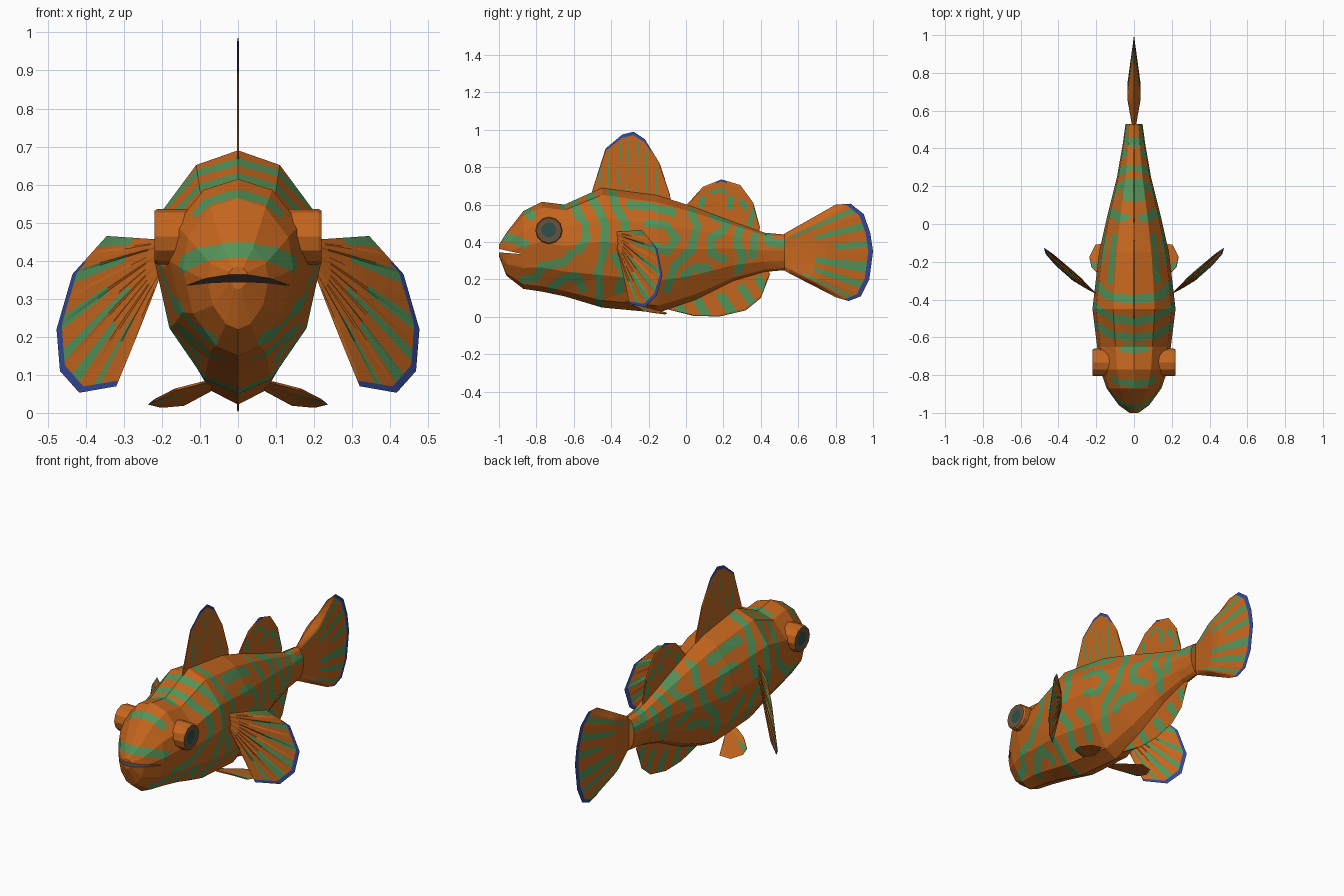
import bpy, bmesh
from mathutils import Vector

cube = bpy.data.objects.get("Cube")
if cube:
    bpy.data.objects.remove(cube)


def material(name, r, g, b):
    m = bpy.data.materials.new(name)
    m.use_nodes = True
    m.diffuse_color = (r, g, b, 1)
    m.node_tree.nodes["Principled BSDF"].inputs["Base Color"].default_value = (r, g, b, 1)
    return m


MATS = [material("orange", .56, .133, .013), material("green", .09, .295, .1),
        material("blue", .033, .065, .31), material("eye_ring_brown", .14, .085, .045),
        material("pupil_teal", .025, .08, .07), material("mouth_grey", .09, .075, .07)]
ORANGE, GREEN, BLUE, RING, PUPIL, MOUTH = range(len(MATS))


def make_object(name, bm):
    bmesh.ops.recalc_face_normals(bm, faces=bm.faces)
    me = bpy.data.meshes.new(name)
    bm.to_mesh(me)
    bm.free()
    for m in MATS:
        me.materials.append(m)
    ob = bpy.data.objects.new(name, me)
    bpy.context.collection.objects.link(ob)
    return ob


def loft(bm, rings):
    """Join closed rings of points with quads and cap both ends."""
    loops = [[bm.verts.new(p) for p in r] for r in rings]
    n = len(loops[0])
    strips = [[bm.faces.new((a[i], a[(i + 1) % n], b[(i + 1) % n], b[i])) for i in range(n)]
              for a, b in zip(loops, loops[1:])]
    bm.faces.new(loops[0])
    bm.faces.new(loops[-1])
    return strips


# Body: twelve-sided section swept along the length (y, half width, bottom, top)
SECTION = [(0, 1), (.5, .94), (.91, .75), (1, .55), (.82, .27), (.4, .06), (0, 0)]
SECTION += [(-x, z) for x, z in SECTION[-2:0:-1]]
STATIONS = [(-1, .025, .325, .385), (-.96, .08, .22, .45), (-.87, .145, .15, .565),
            (-.77, .18, .135, .615), (-.65, .195, .11, .6), (-.45, .22, .05, .69),
            (-.15, .185, .022, .65), (.05, .14, .09, .585), (.25, .09, .19, .51),
            (.42, .06, .24, .45), (.53, .045, .25, .44)]
bm = bmesh.new()
loft(bm, [[(x * w, y, lo + z * (hi - lo)) for x, z in SECTION] for y, w, lo, hi in STATIONS])
body = make_object("body", bm)

# Mouth: a wedge cut out of the snout
bm = bmesh.new()
loft(bm, [[(x, -1.1, .385), (x, -1.1, .352), (x, -.87, .335)] for x in (-.3, .3)])
for f in bm.faces:
    f.material_index = MOUTH
cutter = make_object("mouth_cutter", bm)
cutter.hide_render = True
cut = body.modifiers.new("mouth", 'BOOLEAN')
cut.operation, cut.object, cut.solver = 'DIFFERENCE', cutter, 'EXACT'
bpy.context.view_layer.objects.active = body
bpy.ops.object.modifier_apply(modifier=cut.name)
bpy.data.objects.remove(cutter)

# Painted marks on the flanks: strokes in side projection (y, z)
STROKES = [
    [(-.98, .43), (-.91, .41), (-.86, .39)],
    [(-.86, .6), (-.83, .54)],
    [(-.66, .64), (-.66, .6)],
    [(-.61, .64), (-.58, .56), (-.54, .5), (-.53, .42), (-.57, .36)],
    [(-.53, .68), (-.47, .58), (-.43, .48), (-.44, .35), (-.47, .24), (-.46, .04)],
    [(-.87, .2), (-.8, .21), (-.77, .27), (-.66, .29), (-.61, .34)],
    [(-.72, .16), (-.66, .2), (-.59, .22), (-.55, .15)],
    [(-.41, .72), (-.37, .58), (-.32, .5), (-.34, .4)],
    [(-.3, .6), (-.2, .59), (-.07, .56)],
    [(-.2, .5), (-.11, .49), (-.05, .42), (-.1, .35), (-.18, .38)],
    [(-.38, .32), (-.33, .24), (-.36, .14)],
    [(-.25, .3), (-.2, .22), (-.23, .14)],
    [(.03, .56), (.06, .48), (.03, .36), (-.06, .27), (-.1, .15)],
    [(-.01, .22), (.04, .26), (.12, .26)],
    [(.14, .55), (.22, .5), (.19, .45), (.13, .42), (.14, .34), (.2, .31)],
    [(.29, .47), (.27, .4), (.31, .32), (.28, .25)],
    [(.37, .43), (.36, .33)],
    [(.43, .48), (.44, .4), (.51, .39)],
]
SEGMENTS = [(Vector(a), Vector(b)) for s in STROKES for a, b in zip(s, s[1:])]


def on_stroke(p, width=.023):
    for a, b in SEGMENTS:
        if min(a.x, b.x) - width < p.x < max(a.x, b.x) + width:
            d = b - a
            t = max(0, min(1, (p - a).dot(d) / d.length_squared))
            if (p - a - d * t).length < width:
                return True
    return False


bm = bmesh.new()
bm.from_mesh(body.data)
bmesh.ops.triangulate(bm, faces=bm.faces)
for _ in range(8):
    long_edges = [e for e in bm.edges if e.calc_length() > .018]
    if not long_edges:
        break
    bmesh.ops.subdivide_edges(bm, edges=long_edges, cuts=1)
    bmesh.ops.triangulate(bm, faces=[f for f in bm.faces if len(f.verts) > 3])
for f in bm.faces:
    c = f.calc_center_median()
    if f.material_index == ORANGE and on_stroke(c.yz):
        f.material_index = GREEN
bm.to_mesh(body.data)
bm.free()

# Eyes: stubby drums with a ring and a pupil
for side, label in ((1, "left"), (-1, "right")):
    bm = bmesh.new()
    bmesh.ops.create_circle(bm, segments=12, radius=1)
    circle = [v.co.xy for v in bm.verts]
    bm.clear()
    profile = [(.09, .073), (.212, .073), (.22, .068), (.218, .064), (.218, .041), (.217, .039)]
    strips = loft(bm, [[(side * x, -.733 + r * c.x, .463 + r * c.y) for c in circle]
                       for x, r in profile])
    for strip in strips[2:]:
        for f in strip:
            f.material_index = RING
    bm.faces.ensure_lookup_table()
    bm.faces[-1].material_index = PUPIL
    make_object(label + "_eye", bm)


# Fins: a fan from a short root to an outer edge, painted with rays and a rim
ROWS = [0, .15, .3, .4, .5, .6, .7, .8, .9, .95, 1]
COLS = 10


def fin(name, root, edge, normal, rays, rim=None, thick=.003, lens=False, pleat=0):
    """rays: (position along edge, half width, from, to); rim: range along edge."""
    root, edge = [Vector(p) for p in root], [Vector(p) for p in edge]
    normal = Vector(normal).normalized()
    n = (len(edge) - 1) * COLS
    bm = bmesh.new()
    for side in (1, -1):
        grid = []
        for i in range(n + 1):
            k = min(i // COLS, len(edge) - 2)
            tip = edge[k].lerp(edge[k + 1], i / COLS - k)
            base = root[0].lerp(root[1], i / n)
            column = []
            for v in ROWS:
                h = thick if 0 < i < n and v < 1 else 0
                if lens:
                    h *= min(v / .5 + .2, (1 - v) / .5, 1) * min(1, 8 * i / n * (1 - i / n))
                fold = pleat * v * (1 - v) * (1 if (i // 5) % 2 else -1)
                column.append(bm.verts.new(base.lerp(tip, v) + normal * (side * h + fold)))
            grid.append(column)
        for i in range(n):
            u = (i + .5) / COLS
            for j in range(len(ROWS) - 1):
                v = (ROWS[j] + ROWS[j + 1]) / 2
                f = bm.faces.new((grid[i][j], grid[i + 1][j], grid[i + 1][j + 1], grid[i][j + 1]))
                if rim and v > .95 and rim[0] < u < rim[1]:
                    f.material_index = BLUE
                elif any(abs(u - r) < w and a < v < b for r, w, a, b in rays):
                    f.material_index = GREEN
    bmesh.ops.remove_doubles(bm, verts=bm.verts, dist=.0001)
    return make_object(name, bm)


def flat(points):
    return [(0, y, z) for y, z in points]


X = (1, 0, 0)
fin("front_dorsal_fin", flat([(-.51, .62), (-.08, .6)]),
    flat([(-.5, .68), (-.43, .9), (-.34, .975), (-.28, .99), (-.22, .95), (-.14, .82), (-.085, .65)]),
    X, [(r, .06, .15, .9) for r in (.65, 1.25, 1.95, 2.65, 3.45, 4.15, 4.85)], rim=(1, 4.4))
fin("rear_dorsal_fin", flat([(0, .56), (.39, .42)]),
    flat([(.005, .6), (.09, .695), (.19, .735), (.29, .705), (.36, .61), (.395, .48)]),
    X, [(1, .2, .3, .7), (1.9, .5, .7, .8), (2.7, .2, .4, .7),
        (3.5, .3, .6, .8), (4.2, .2, .3, .9)], rim=(1.7, 2.3))
fin("anal_fin", flat([(-.12, .06), (.42, .28)]),
    flat([(-.1, .04), (.04, .005), (.18, .002), (.32, .035), (.4, .1), (.45, .23)]),
    X, [(.6, .17, .3, 1), (1.5, .17, .2, 1), (2.5, .17, .3, 1), (3.5, .25, .3, 1), (4.4, .2, .4, 1)])
fin("tail_fin", flat([(.5, .43), (.5, .26)]),
    flat([(.8, .6), (.88, .605), (.95, .55), (.985, .45), (1, .35), (.98, .2), (.935, .11),
          (.87, .085), (.8, .105)]),
    X, [(1.5, .25, .2, 1), (2.6, .2, .4, 1), (3.6, .18, .55, 1), (4.6, .17, .4, 1),
        (5.4, .22, .4, 1), (6.5, .25, .25, 1)], rim=(.8, 7.2), thick=.034, lens=True)

# Paired fins, mirrored across the middle
PECTORAL = [(.345, .465), (.435, .365), (.477, .22), (.468, .11), (.417, .053), (.32, .07)]
PELVIC = [(.1, -.32, .078), (.17, -.28, .06), (.225, -.23, .032), (.237, -.175, .022),
          (.205, -.11, .014), (.14, -.1, .02)]
for s, label in ((1, "left"), (-1, "right")):
    # the lower edge sweeps forward
    swept = [(s * x, -.37 + (x - .2) * .92 - .22 * max(0, .27 - z), z)
             for x, z in [(.2, .455), (.2, .37)] + PECTORAL]
    fin(label + "_pectoral_fin", swept[:2], swept[2:], (s * .68, -.73, 0),
        [(.12, .14, .5, 1), (1, .15, .4, 1), (1.95, .15, .5, 1), (2.75, .15, .3, 1),
         (3.6, .15, .5, 1), (4.4, .12, .4, 1)], rim=(.7, 5), thick=.006, lens=True, pleat=.008)
    fin(label + "_pelvic_fin", [(s * .07, -.33, .085), (s * .07, -.25, .06)],
        [(s * x, y, z) for x, y, z in PELVIC], (s * .3, .1, 1),
        [(2.4, .3, .5, 1)])
